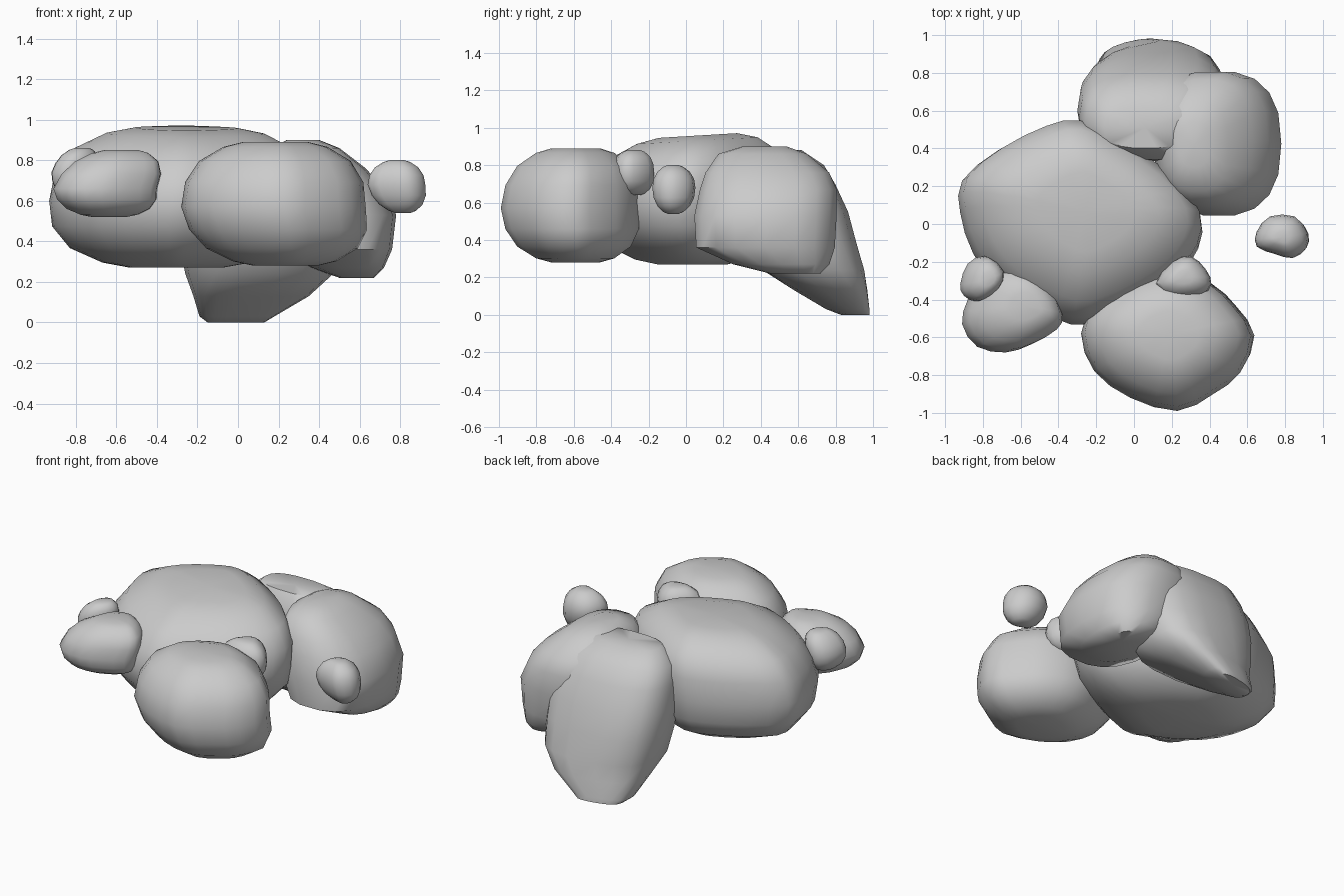
import bpy
import bmesh
import math
from mathutils import Vector

cube = bpy.data.objects.get("Cube")
if cube:
    bpy.data.objects.remove(cube, do_unlink=True)

# One plain stone grey for every boulder
stone = bpy.data.materials.new("stone_grey")
stone.use_nodes = True
grey = (0.6, 0.6, 0.6, 1)
stone.diffuse_color = grey
stone.node_tree.nodes["Principled BSDF"].inputs["Base Color"].default_value = grey

LEVELS = 9
CAP = 0.97  # how close the end rings come to the pole, leaving flattened caps
SIDES = 18


def loft(name, rows):
    """Skin a stack of rings, close both ends and smooth the result."""
    bm = bmesh.new()
    rings = [[bm.verts.new(p) for p in row] for row in rows]
    for lower, upper in zip(rings, rings[1:]):
        for i in range(len(lower)):
            bm.faces.new((lower[i - 1], lower[i], upper[i], upper[i - 1]))
    for cap in (rings[0], rings[-1]):
        bmesh.ops.poke(bm, faces=[bm.faces.new(cap)])
    bmesh.ops.recalc_face_normals(bm, faces=bm.faces)
    mesh = bpy.data.meshes.new(name)
    bm.to_mesh(mesh)
    bm.free()
    mesh.materials.append(stone)
    obj = bpy.data.objects.new(name, mesh)
    bpy.context.collection.objects.link(obj)
    bpy.ops.object.select_all(action="DESELECT")
    obj.select_set(True)
    bpy.context.view_layer.objects.active = obj
    bpy.ops.object.shade_smooth_by_angle(angle=math.radians(50))


def rounded(points):
    """Add a curved midpoint between each pair of outline points."""
    pts = [Vector(p) for p in points]
    count = len(pts)
    result = []
    for i, p in enumerate(pts):
        before, after, beyond = pts[i - 1], pts[(i + 1) % count], pts[(i + 2) % count]
        result += [p, (p + after) * 0.5625 - (before + beyond) * 0.0625]
    return result


def boulder(name, outline, low, middle, high, power_low=2.4, power_high=2.4,
            lean_low=(0, 0), lean_high=(0, 0), tilt=0):
    """Loft a plan outline through rounded levels from low to high."""
    ring = rounded(outline)
    centre = Vector([(min(axis) + max(axis)) / 2 for axis in zip(*outline)])
    rows = []
    for level in range(LEVELS):
        t = math.sin(math.pi * (level / (LEVELS - 1) - 0.5))
        upper = t > 0
        power = power_high if upper else power_low
        scale = (1 - abs(t * CAP) ** power) ** (1 / power)
        height = middle + t * (high - middle if upper else middle - low)
        shift = Vector(lean_high if upper else lean_low) * abs(t)
        row = []
        for p in ring:
            q = centre + shift + (p - centre) * scale
            rise = tilt * max(t, 0) * (q.y - centre.y)
            row.append((q.x, q.y, height + rise))
        rows.append(row)
    loft(name, rows)


def soften(value, power):
    return math.copysign(abs(value) ** (2 / power), value)


def slanted_boulder(name, sections, power):
    """Loft rounded blocks, each given as z, left, right, front, back, skew."""
    rows = []
    for z, x0, x1, y0, y1, skew in sections:
        row = []
        for i in range(SIDES):
            angle = math.tau * i / SIDES
            x = (x1 - x0) / 2 * soften(math.cos(angle), power)
            y = (y1 - y0) / 2 * soften(math.sin(angle), power)
            row.append(((x0 + x1) / 2 + x, (y0 + y1) / 2 + y + skew * x, z))
        rows.append(row)
    loft(name, rows)


# Large flat-topped boulder in the middle
boulder("central_boulder",
        [(-.91, .23), (-.92, .06), (-.85, -.16), (-.69, -.35), (-.42, -.5), (-.24, -.53),
         (.06, -.4), (.23, -.28), (.34, -.13), (.35, .05), (.18, .26), (-.08, .44),
         (-.3, .54), (-.48, .51), (-.72, .39)],
        .27, .6, .955, 2.5, 2.7, lean_low=(-.02, .03), lean_high=(.03, .06), tilt=.06)

# Rounded boulder at the front
boulder("front_boulder",
        [(-.28, -.58), (-.21, -.78), (-.02, -.92), (.23, -.99), (.42, -.9), (.56, -.79),
         (.63, -.6), (.53, -.44), (.4, -.32), (.2, -.25), (0, -.29), (-.2, -.42)],
        .28, .57, .89, 2.5, 2.5, lean_low=(.06, .03), lean_high=(.01, .03))

# Blocky boulder on the left flank
slanted_boulder("side_boulder",
                [(.22, .5, .67, .45, .72, 0), (.27, .36, .72, .25, .77, 0),
                 (.36, .2, .76, .05, .8, 0), (.53, .12, .78, .04, .81, 0),
                 (.67, .1, .71, .07, .81, 0), (.76, .12, .63, .1, .77, 0),
                 (.86, .17, .5, .17, .65, 0), (.9, .24, .4, .3, .54, 0)], 2.5)

# Tall leaning boulder at the back, reaching the ground
slanted_boulder("back_boulder",
                [(0, -.15, .13, .84, .97, .22), (.03, -.19, .18, .76, .97, .2),
                 (.13, -.22, .35, .59, .96, .16), (.24, -.26, .47, .41, .95, .06),
                 (.4, -.29, .5, .35, .91, 0), (.55, -.3, .5, .33, .87, 0),
                 (.7, -.29, .47, .33, .8, 0), (.8, -.26, .41, .34, .74, 0),
                 (.88, -.16, .28, .4, .62, 0)], 2.6)

# Smaller rocks scattered on top and around
boulder("small_front_rock",
        [(-.88, -.4), (-.91, -.53), (-.83, -.65), (-.68, -.68), (-.55, -.64),
         (-.43, -.57), (-.4, -.49), (-.47, -.34), (-.63, -.23), (-.8, -.27)],
        .52, .66, .85, lean_low=(.02, 0), lean_high=(.08, .02))
boulder("corner_pebble",
        [(-.92, -.32), (-.9, -.38), (-.83, -.41), (-.73, -.35), (-.7, -.25),
         (-.79, -.17), (-.88, -.21)],
        .62, .74, .86, lean_high=(.04, 0))
boulder("outer_pebble",
        [(.65, -.04), (.65, -.12), (.75, -.16), (.84, -.18), (.91, -.13), (.92, -.05),
         (.85, .04), (.72, .04)],
        .54, .68, .8, 2.1, 2.1, lean_low=(.03, 0))
boulder("top_pebble",
        [(.11, -.32), (.2, -.39), (.35, -.38), (.41, -.32), (.38, -.24),
         (.3, -.17), (.2, -.2)],
        .64, .76, .88)
